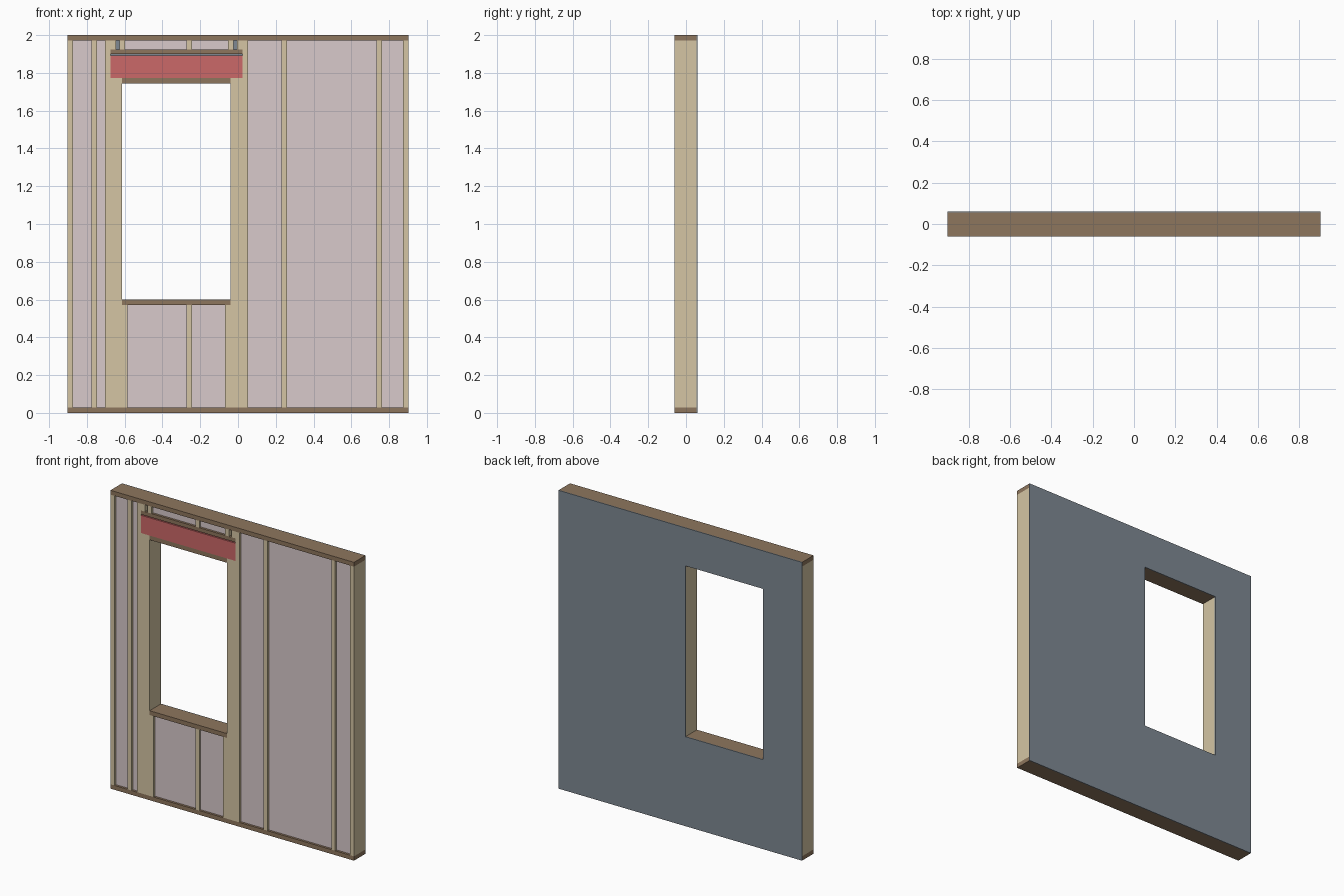
import bpy, bmesh

if "Cube" in bpy.data.objects:
    bpy.data.objects.remove(bpy.data.objects["Cube"])

T = 0.029                      # timber thickness
Y0, Y1, Y2 = -0.061, 0.055, 0.061   # front of frame, back of frame, back of sheathing
W = 0.903                      # half width of wall
C = -0.326                     # window centre
HO = 0.287                     # half of window opening
SILL, HEAD = 0.60, 1.745       # window bottom and top
ZB, ZT = T, 2 - T              # between plates


def material(name, rgb):
    m = bpy.data.materials.new(name)
    m.diffuse_color = (*rgb, 1)
    m.use_nodes = True
    m.node_tree.nodes["Principled BSDF"].inputs["Base Color"].default_value = m.diffuse_color
    return m


STUD = material("pale_timber", (0.66, 0.56, 0.37))
PLATE = material("brown_timber", (0.27, 0.18, 0.11))
RED = material("header_red", (0.60, 0.14, 0.14))
WOOL = material("insulation_pink", (0.69, 0.59, 0.60))
BOARD = material("sheathing_grey", (0.21, 0.25, 0.29))


def panel(name, outline, y0, y1, mat):
    """Extrude an x-z outline from y0 to y1."""
    bm = bmesh.new()
    face = bm.faces.new([bm.verts.new((x, y0, z)) for x, z in outline])
    out = bmesh.ops.extrude_face_region(bm, geom=[face])
    moved = [v for v in out["geom"] if isinstance(v, bmesh.types.BMVert)]
    bmesh.ops.translate(bm, verts=moved, vec=(0, y1 - y0, 0))
    bmesh.ops.recalc_face_normals(bm, faces=bm.faces)
    mesh = bpy.data.meshes.new(name)
    bm.to_mesh(mesh)
    bm.free()
    mesh.materials.append(mat)
    ob = bpy.data.objects.new(name, mesh)
    bpy.context.collection.objects.link(ob)


def box(name, x0, x1, z0, z1, mat, y0=Y0, y1=Y1):
    panel(name, [(x0, z0), (x1, z0), (x1, z1), (x0, z1)], y0, y1, mat)


# Bottom and top plates
box("bottom_plate", -W, W, 0, ZB, PLATE)
box("top_plate", -W, W, ZT, 2, PLATE)

# Full height studs
studs = [-W + T / 2, -0.762, 0.246, 0.749, W - T / 2]
for x in studs:
    box("stud", x - T / 2, x + T / 2, ZB, ZT, STUD)

# Window framing: sill, head plate, header beam and the flat plate over it
JACK = 0.0315
HX = HO + 2 * JACK             # half length of header
KING = HX + T
HZ0, HZ1, PZ0, PZ1 = HEAD + T, 1.893, 1.899, 1.925
box("window_sill", C - HO, C + HO, SILL - T, SILL, PLATE)
box("window_head", C - HO, C + HO, HEAD, HZ0, PLATE)
box("header_beam", C - HX, C + HX, HZ0, HZ1, RED)
box("header_plate", C - HX, C + HX, PZ0, PZ1, PLATE)

# Mirrored studs either side of the window
for s in (-1, 1):
    def side(name, a, b, z0, z1):
        x0, x1 = sorted((C + s * a, C + s * b))
        box(name, x0, x1, z0, z1, STUD)
    side("king_stud", HX, KING, ZB, ZT)
    side("outer_jack_stud", HO + JACK, HX, ZB, HZ0)
    side("inner_jack_stud", HO, HO + JACK, ZB, HZ0)
    side("sill_cripple", HO - T, HO, ZB, SILL - T)
    side("outer_top_cripple", HX - T, HX, PZ1, ZT)
    side("inner_top_cripple", HO - 0.015, HO + 0.014, PZ1, ZT)

# Middle cripples on the regular stud spacing
MID = -0.259
box("sill_middle_cripple", MID - T / 2, MID + T / 2, ZB, SILL - T, STUD)
box("top_middle_cripple", MID - T / 2, MID + T / 2, PZ1, ZT, STUD)

# Insulation batts, set slightly back from the stud faces
h = T / 2
full = [(studs[0] + h, studs[1] - h), (studs[1] + h, C - KING),
        (C + KING, studs[2] - h), (studs[2] + h, studs[3] - h),
        (studs[3] + h, studs[4] - h)]
low = [(C - HO + T, MID - h), (MID + h, C + HO - T)]
high = [(C - HO + 0.015, MID - h), (MID + h, C + HO - 0.015)]
for bays, z0, z1 in ((full, ZB, ZT), (low, ZB, SILL - T), (high, PZ1, ZT)):
    for x0, x1 in bays:
        box("insulation", x0, x1, z0, z1, WOOL, Y0 + 0.015)

# Back sheathing: a strip beside the window and a sheet notched around it
L, R = C - HO, C + HO
box("sheathing_strip", -W, L, 0, 2, BOARD, Y1, Y2)
panel("sheathing_sheet", [(L, 0), (W, 0), (W, 2), (L, 2), (L, HEAD),
                          (R, HEAD), (R, SILL), (L, SILL)], Y1, Y2, BOARD)
